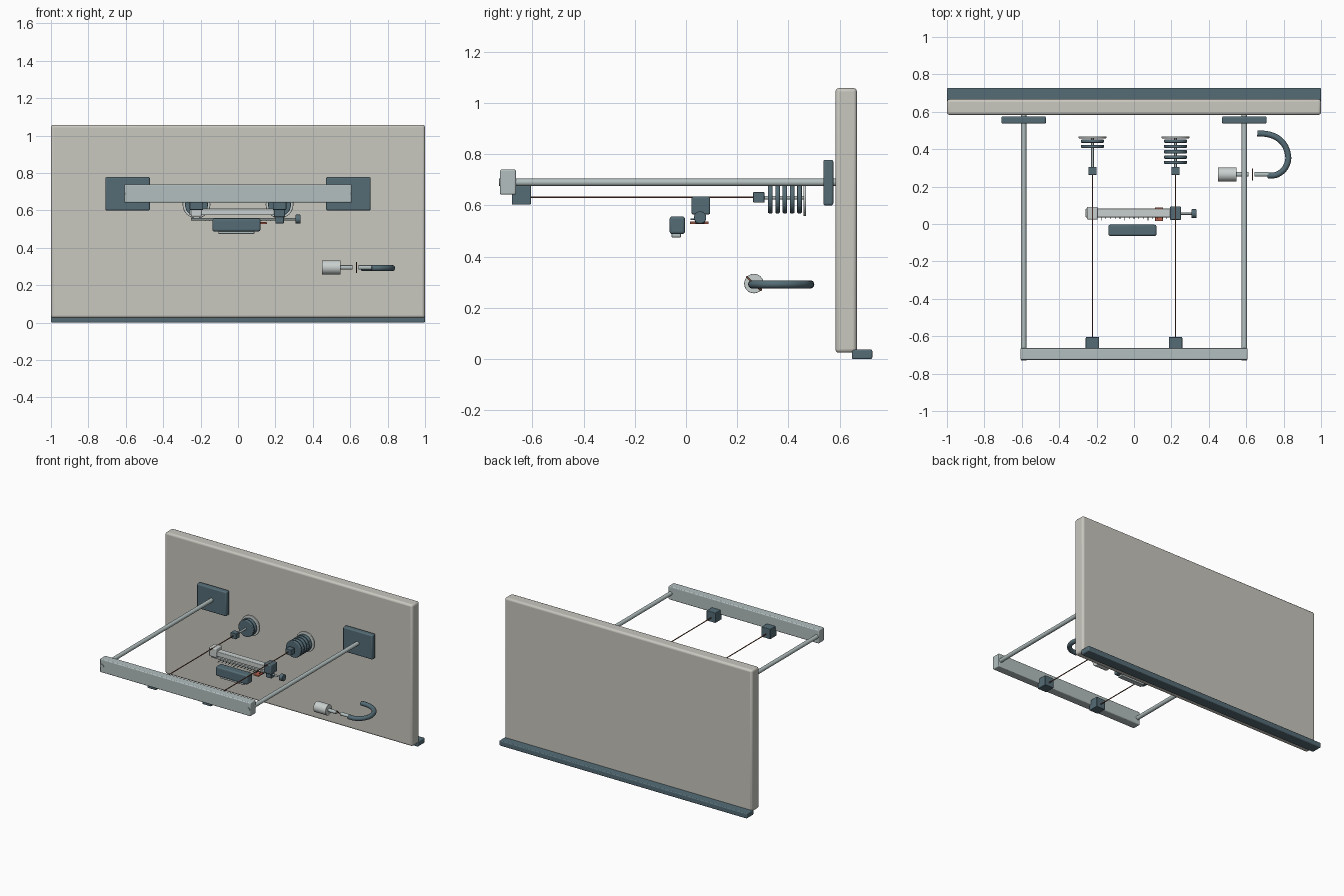
import bpy, math
from mathutils import Vector

if "Cube" in bpy.data.objects:
    bpy.data.objects.remove(bpy.data.objects["Cube"])


def material(name, rgb):
    m = bpy.data.materials.new(name)
    m.diffuse_color = (*rgb, 1)
    m.use_nodes = True
    m.node_tree.nodes["Principled BSDF"].inputs["Base Color"].default_value = m.diffuse_color
    return m


DARK = material("dark_enamel", (0.09, 0.15, 0.18))
STEEL = material("steel", (0.45, 0.52, 0.52))
LIGHT = material("pale_metal", (0.58, 0.63, 0.62))
PANEL = material("panel_paint", (0.58, 0.57, 0.52))
COPPER = material("copper", (0.20, 0.08, 0.05))
RED = material("red_marker", (0.50, 0.13, 0.08))


def finish(ob, name, mat, bevel=0):
    ob.name = name
    ob.data.materials.append(mat)
    if bevel:
        mod = ob.modifiers.new("bevel", "BEVEL")
        mod.width, mod.segments = bevel, 3
        mod.limit_method = "ANGLE"
    bpy.ops.object.shade_smooth_by_angle()
    return ob


def box(name, x, y, z, mat, bevel=0.004):
    """Box from (min, max) pairs on each axis."""
    bpy.ops.mesh.primitive_cube_add(size=1, location=[sum(p) / 2 for p in (x, y, z)])
    ob = bpy.context.object
    ob.scale = [p[1] - p[0] for p in (x, y, z)]
    bpy.ops.object.transform_apply(location=False, rotation=False, scale=True)
    return finish(ob, name, mat, bevel)


def rod(name, a, b, r, mat, bevel=0, sides=32):
    """Cylinder running from point a to point b."""
    a, b = Vector(a), Vector(b)
    d = b - a
    bpy.ops.mesh.primitive_cylinder_add(
        vertices=sides, radius=r, depth=d.length, location=(a + b) / 2,
        rotation=d.to_track_quat("Z", "Y").to_euler())
    return finish(bpy.context.object, name, mat, bevel)


# Wall panel and base strip
box("wall_panel", (-1, 1), (0.583, 0.667), (0.025, 1.058), PANEL, 0.014)
box("base_strip", (-1, 1), (0.648, 0.727), (0, 0.038), DARK, 0.006)

# Support arms, mounting plates and crossbar
for s, side in ((-1, "left"), (1, "right")):
    x = s * 0.59
    box(side + "_mounting_plate", (x - 0.119, x + 0.119), (0.536, 0.575),
        (0.60, 0.778), DARK, 0.008)
    rod(side + "_support_arm", (x, -0.73, 0.69), (x, 0.59, 0.69), 0.0145, STEEL)
box("crossbar", (-0.608, 0.608), (-0.726, -0.664), (0.642, 0.74), STEEL, 0.006)

# Two wires with chucks, end clamps and weight hangers
for s, side, count in ((-1, "left", 2), (1, "right", 5)):
    x = s * 0.222
    box(side + "_chuck", (x - 0.036, x + 0.036), (-0.68, -0.605),
        (0.603, 0.677), DARK, 0.004)
    rod(side + "_wire", (x, -0.61, 0.632), (x, 0.27, 0.632), 0.0035, COPPER, sides=12)
    box(side + "_end_clamp", (x - 0.022, x + 0.022), (0.262, 0.306),
        (0.611, 0.652), DARK, 0.003)
    rod(side + "_hanger_rod", (x, 0.30, 0.63), (x, 0.465, 0.63), 0.007, STEEL, sides=16)
    rod(side + "_hanger_disc", (x, 0.458, 0.632), (x, 0.469, 0.632), 0.074, LIGHT,
        0.003, 48)
    for i in range(count):
        y = 0.443 - i * 0.0285
        rod(f"{side}_weight_{i + 1}", (x, y - 0.009, 0.63), (x, y + 0.009, 0.63),
            0.061, DARK, 0.005, 48)

# Measuring bridge with sliding blocks and adjusting screw
box("bridge_bar", (-0.26, 0.245), (0.036, 0.082), (0.575, 0.61), LIGHT, 0.004)
box("left_bridge_block", (-0.252, -0.194), (0.024, 0.092), (0.568, 0.634), LIGHT, 0.006)
box("right_bridge_block", (0.193, 0.251), (0.022, 0.094), (0.565, 0.634), DARK, 0.006)
rod("adjusting_screw", (-0.25, 0.055, 0.553), (0.31, 0.055, 0.553), 0.006, STEEL, sides=16)
rod("screw_knob", (0.307, 0.055, 0.553), (0.335, 0.055, 0.553), 0.024, DARK, 0.003)
box("screw_bearing", (0.2, 0.245), (0.035, 0.075), (0.53, 0.57), DARK)
for i in range(15):
    x = -0.175 + i * 0.025
    reach = 0.018 if i % 5 == 0 else 0.028
    box(f"scale_tick_{i + 1}", (x - 0.0015, x + 0.0015), (reach, 0.055),
        (0.544, 0.548), DARK, 0)
box("sliding_marker", (0.113, 0.155), (0.015, 0.088), (0.527, 0.537), RED, 0.002)

# Level housing with its lower strip
box("level_housing", (-0.137, 0.12), (-0.064, -0.004), (0.488, 0.557), DARK, 0.01)
box("level_strip", (-0.105, 0.088), (-0.056, -0.02), (0.475, 0.49), STEEL, 0.003)

# Screw gauge: thimble, spindle, sample wire, anvil and curved frame
Y, Z = 0.265, 0.295
rod("gauge_thimble", (0.448, Y, Z), (0.548, Y, Z), 0.038, LIGHT, 0.003)
rod("gauge_spindle", (0.54, Y, Z), (0.612, Y, Z), 0.012, STEEL)
rod("sample_wire", (0.634, Y - 0.03, Z + 0.028), (0.634, Y + 0.03, Z - 0.028),
    0.0035, COPPER, sides=12)
rod("gauge_anvil", (0.645, Y, Z), (0.72, Y, Z), 0.012, STEEL)

curve = bpy.data.curves.new("gauge_frame", "CURVE")
curve.dimensions = "3D"
curve.bevel_depth, curve.bevel_resolution = 0.016, 5
curve.use_fill_caps = True
path = [(0.713, 0.258), (0.77, 0.267), (0.818, 0.32), (0.82, 0.385),
        (0.782, 0.448), (0.727, 0.477), (0.66, 0.485)]
spline = curve.splines.new("BEZIER")
spline.bezier_points.add(len(path) - 1)
for p, (x, y) in zip(spline.bezier_points, path):
    p.co = (x, y, 0.292)
    p.handle_left_type = p.handle_right_type = "AUTO"
curve.materials.append(DARK)
frame = bpy.data.objects.new("gauge_frame", curve)
bpy.context.collection.objects.link(frame)
